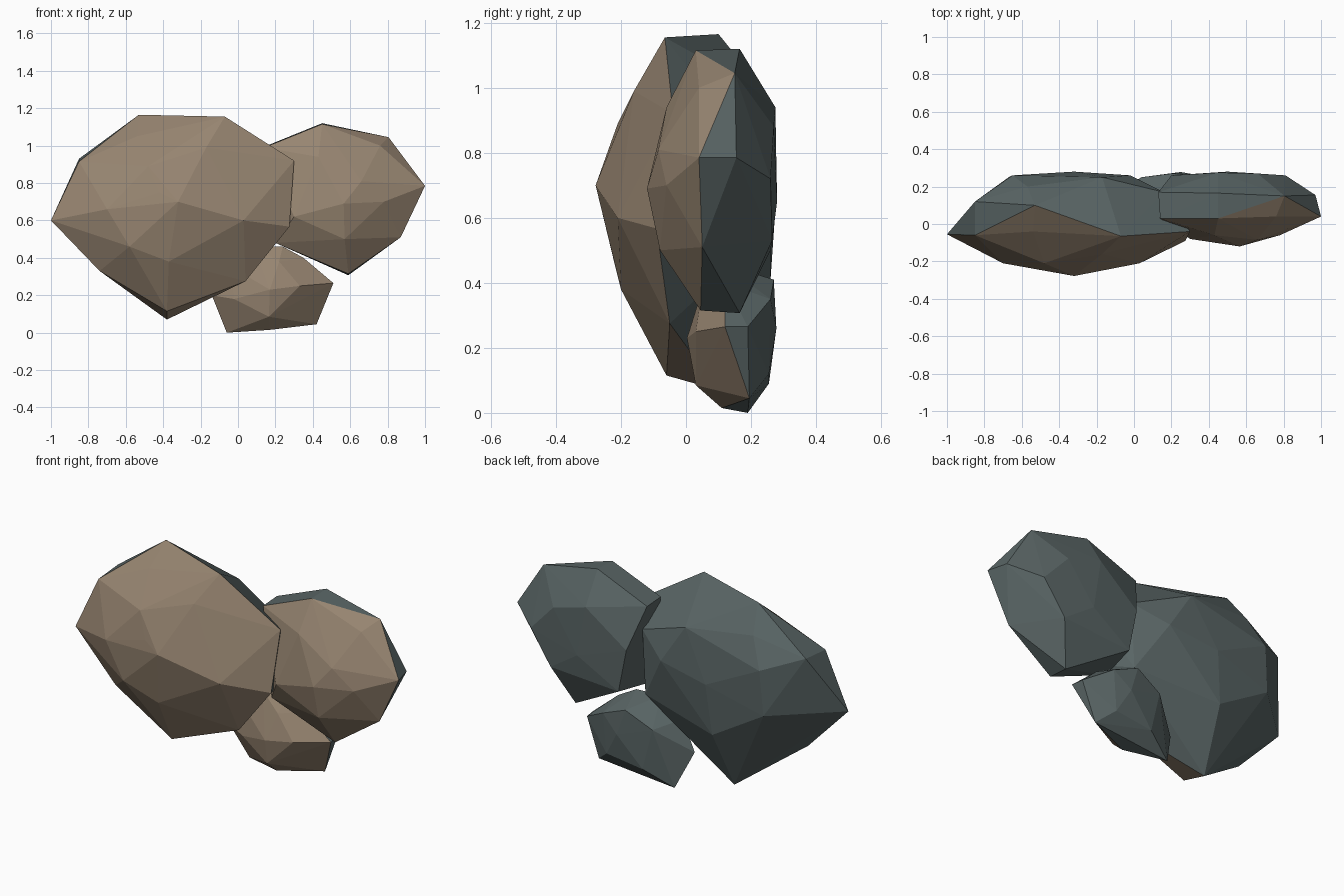
import bpy
import bmesh

cube = bpy.data.objects.get("Cube")
if cube:
    bpy.data.objects.remove(cube, do_unlink=True)


def make_material(name, colour):
    material = bpy.data.materials.new(name)
    material.use_nodes = True
    material.diffuse_color = colour
    shader = next(n for n in material.node_tree.nodes if n.type == "BSDF_PRINCIPLED")
    shader.inputs["Base Color"].default_value = colour
    shader.inputs["Roughness"].default_value = 1
    return material


materials = [
    make_material("sandy_brown", (.31, .235, .165, 1)),
    make_material("slate_grey", (.10, .13, .13, 1)),
]


def make_stone(name, front, rim, back):
    """Wrap a faceted stone around its front, rim and back corner points."""
    mesh = bpy.data.meshes.new(name)
    bm = bmesh.new()
    for corner in front + rim + back:
        bm.verts.new(corner)
    bmesh.ops.convex_hull(bm, input=bm.verts[:], use_existing_faces=False)
    # Remove corners that fall inside the stone
    bmesh.ops.delete(bm, geom=[v for v in bm.verts if not v.link_faces], context="VERTS")
    bmesh.ops.recalc_face_normals(bm, faces=bm.faces[:])
    bm.normal_update()
    # Brown where a facet looks forward, slate on the sides and back
    for face in bm.faces:
        face.material_index = 0 if face.normal.y < -.1 else 1
        face.smooth = False
    bm.to_mesh(mesh)
    bm.free()
    for material in materials:
        mesh.materials.append(material)
    stone = bpy.data.objects.new(name, mesh)
    bpy.context.collection.objects.link(stone)
    return stone


# Large stone on the right
make_stone(
    "large_stone",
    front=[
        (-.32, -.278, .7), (-.7, -.21, .66), (-.58, -.22, .46), (-.37, -.2, .38),
        (.03, -.21, .6), (-.17, -.16, .99), (-.48, -.21, .89), (-.42, -.25, .75),
    ],
    rim=[
        (-1, -.055, .6), (-.85, -.06, .915), (-.54, -.04, 1.05), (-.53, .1, 1.165),
        (-.07, -.065, 1.155), (.3, -.04, .92), (.275, -.09, .567), (.04, -.05, .275),
        (-.38, -.06, .115), (-.38, .1, .07), (-.74, -.06, .33),
    ],
    back=[
        (-.85, .12, .93), (-.65, .26, .86), (-.17, .25, .98), (-.57, .2, 1.02),
        (-.32, .28, .7), (-.02, .26, .75), (-.35, .26, .41), (-.67, .25, .6),
        (.16, .17, .85), (.14, .17, .48),
    ],
)

# Medium stone on the left
make_stone(
    "medium_stone",
    front=[
        (.565, -.12, .69), (.43, -.06, .94), (.66, -.085, .81), (.78, -.06, .7),
        (.57, -.08, .5), (.3, -.08, .62),
    ],
    rim=[
        (.45, .03, 1.115), (.45, .165, 1.12), (.76, .04, 1), (.805, .15, 1.045),
        (1, .04, .785), (.97, .155, .785), (.87, .05, .51), (.59, .045, .315),
        (.59, .165, .307), (.14, .03, .99), (.13, .17, .99), (.2, .02, .48),
    ],
    back=[
        (.81, .26, .72), (.66, .27, .88), (.45, .275, .94), (.5, .28, .65),
        (.2, .26, .75), (.25, .26, .5), (.68, .265, .53),
    ],
)

# Small stone at the bottom
make_stone(
    "small_stone",
    front=[
        (.17, .003, .23), (.165, .03, .085), (.33, .03, .25), (-.02, .07, .18),
        (.22, .05, .38),
    ],
    rim=[
        (.51, .12, .265), (.5, .19, .265), (.42, .195, .045), (.17, .11, .015),
        (-.06, .19, 0), (-.14, .12, .2), (-.05, .1, .36), (.09, .1, .46),
        (.24, .11, .46), (.35, .12, .4),
    ],
    back=[
        (.25, .278, .26), (.1, .255, .09), (.33, .255, .12), (.35, .26, .35),
        (.2, .27, .41), (.04, .25, .33),
    ],
)
